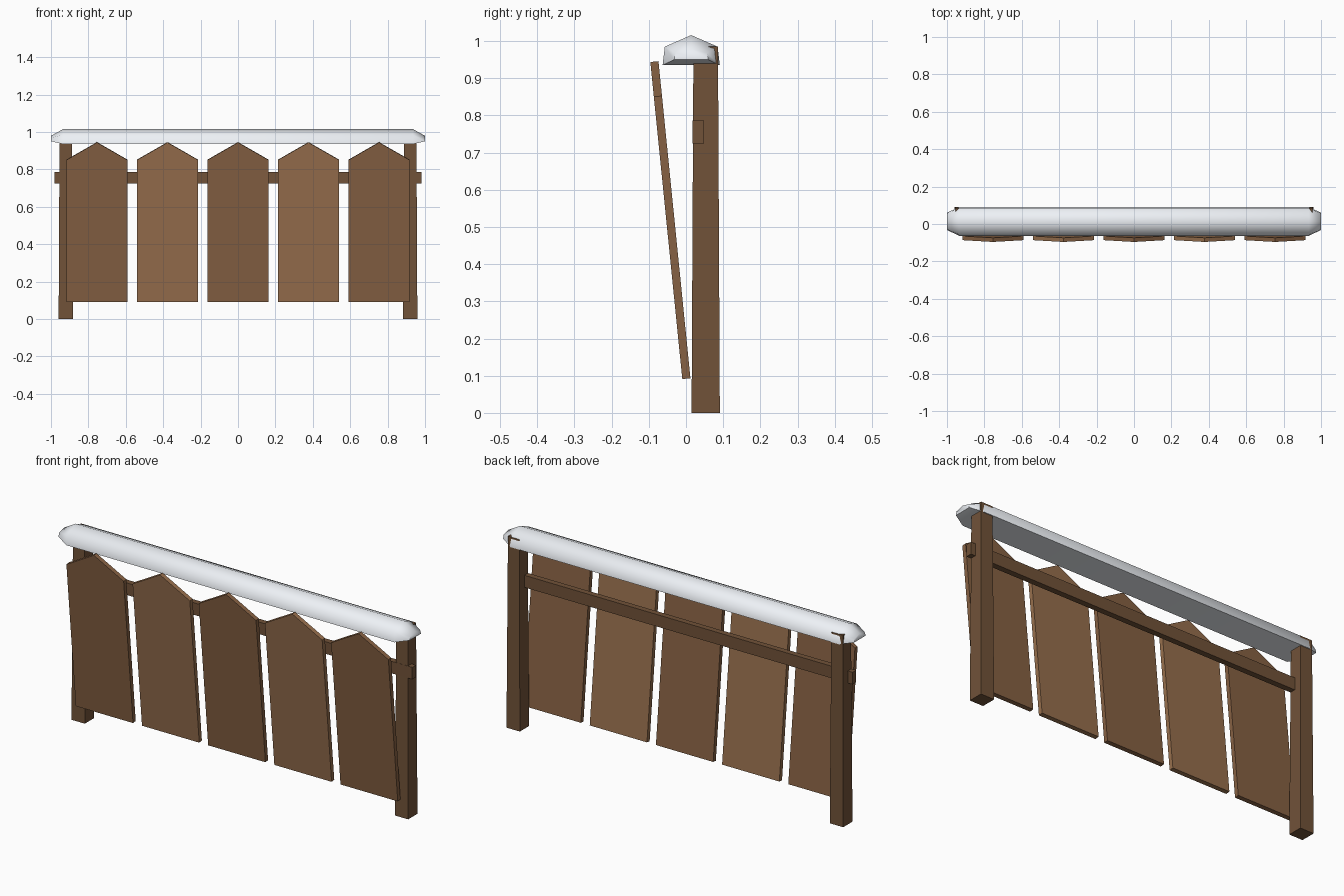
import bpy, math

if "Cube" in bpy.data.objects:
    bpy.data.objects.remove(bpy.data.objects["Cube"])

def mat(name, c):
    m = bpy.data.materials.new(name)
    m.diffuse_color = (*c, 1)
    m.use_nodes = True
    m.node_tree.nodes["Principled BSDF"].inputs["Base Color"].default_value = m.diffuse_color
    return m

post_wood = mat("post_wood", (0.165, 0.085, 0.04))
plank_dark = mat("plank_dark", (0.24, 0.12, 0.056))
plank_light = mat("plank_light", (0.31, 0.16, 0.075))
snow_white = mat("snow_white", (0.85, 0.88, 0.92))

def loft(name, rings, material):
    """Skin closed rings of equal point count and cap both ends."""
    n = len(rings[0])
    verts = [p for r in rings for p in r]
    faces = [tuple(range(n))[::-1],
             tuple(range((len(rings) - 1) * n, len(rings) * n))]
    for k in range(len(rings) - 1):
        for i in range(n):
            j = (i + 1) % n
            faces.append((k*n + i, k*n + j, (k+1)*n + j, (k+1)*n + i))
    me = bpy.data.meshes.new(name)
    me.from_pydata(verts, [], faces)
    me.materials.append(material)
    ob = bpy.data.objects.new(name, me)
    bpy.context.collection.objects.link(ob)
    # consistent outward normals
    import bmesh
    bm = bmesh.new()
    bm.from_mesh(me)
    bmesh.ops.recalc_face_normals(bm, faces=bm.faces)
    bm.to_mesh(me)
    bm.free()
    return ob

def square(cx, cy, h, z):
    return [(cx - h, cy - h, z), (cx + h, cy - h, z),
            (cx + h, cy + h, z), (cx - h, cy + h, z)]

# slightly tapered posts
for side, s in (("left", -1), ("right", 1)):
    loft(side + "_post", [square(s * 0.921, 0.053, 0.038, 0),
                          square(s * 0.921, 0.053, 0.033, 0.985)], post_wood)

# cross rail
loft("rail", [[(x, 0.018, 0.725), (x, 0.048, 0.725),
               (x, 0.048, 0.787), (x, 0.018, 0.787)] for x in (-0.982, 0.98)], post_wood)

# pointed planks, leaning forward
lean = math.atan2(0.086, 0.853)
outline = [(-0.163, 0), (0.163, 0), (0.163, 0.763), (0, 0.857), (-0.163, 0.763)]
for i in range(5):
    cx = (i - 2) * 0.377
    rings = [[(x, t, z) for x, z in outline] for t in (-0.011, 0.011)]
    ob = loft("plank_%d" % (i + 1), rings, plank_light if i % 2 else plank_dark)
    ob.location = (cx, 0.001, 0.092)
    ob.rotation_euler = (lean, 0, 0)

# snow cap with tapered ends
full = [(-0.063, 0.935), (0.091, 0.935), (0.085, 0.985), (0.014, 1.016), (-0.057, 0.985)]
tip = [(-0.032, 0.95), (0.06, 0.95), (0.056, 0.968), (0.014, 0.979), (-0.028, 0.968)]
snow = loft("snow_cap", [[(x, y, z) for y, z in sec] for x, sec in
            ((-1, tip), (-0.935, full), (0.935, full), (1, tip))], snow_white)
bpy.context.view_layer.objects.active = snow
snow.select_set(True)
bpy.ops.object.shade_smooth_by_angle(angle=math.radians(65))
